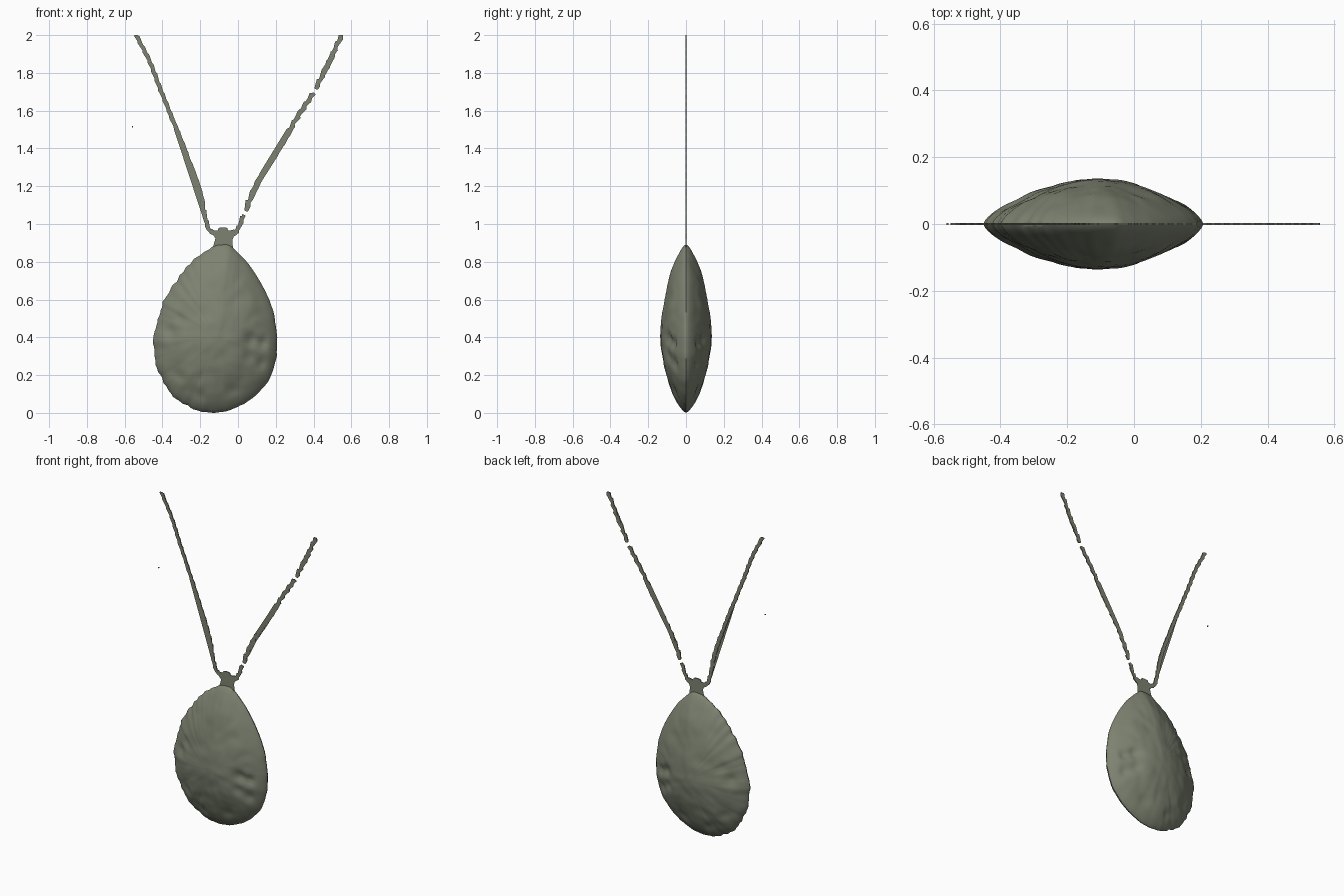
import bpy, bmesh, math
from mathutils import Vector, noise

if "Cube" in bpy.data.objects:
    bpy.data.objects.remove(bpy.data.objects["Cube"])

stone_mat = bpy.data.materials.new("grey_green")
stone_mat.diffuse_color = (0.205, 0.225, 0.165, 1)
stone_mat.use_nodes = True
stone_mat.node_tree.nodes["Principled BSDF"].inputs["Base Color"].default_value = stone_mat.diffuse_color
THIN = 0.003  # half thickness of the flat cord and knot


def spline(pts, steps, closed=False):
    """Catmull-Rom curve through 2D points."""
    n, out = len(pts), []
    get = lambda i: Vector(pts[i % n] if closed else pts[max(0, min(n - 1, i))])
    for i in range(n if closed else n - 1):
        a, b, c, d = (get(i + k) for k in (-1, 0, 1, 2))
        for s in range(steps):
            t = s / steps
            out.append(0.5 * (2 * b + (c - a) * t + (2 * a - 5 * b + 4 * c - d) * t * t
                              + (3 * b - a - 3 * c + d) * t ** 3))
    if not closed:
        out.append(get(n - 1))
    return out


def finish(name, bm, smooth=None):
    bmesh.ops.recalc_face_normals(bm, faces=bm.faces)
    me = bpy.data.meshes.new(name)
    bm.to_mesh(me)
    bm.free()
    me.materials.append(stone_mat)
    ob = bpy.data.objects.new(name, me)
    bpy.context.collection.objects.link(ob)
    if smooth:
        bpy.ops.object.select_all(action='DESELECT')
        ob.select_set(True)
        bpy.context.view_layer.objects.active = ob
        bpy.ops.object.shade_smooth_by_angle(angle=math.radians(smooth))
    return ob


def plate(name, outline):
    """Flat closed outline, given a thin thickness."""
    bm = bmesh.new()
    front = [bm.verts.new((p[0], -THIN, p[1])) for p in outline]
    back = [bm.verts.new((p[0], THIN, p[1])) for p in outline]
    n = len(outline)
    bm.faces.new(front)
    bm.faces.new(back[::-1])
    for i in range(n):
        bm.faces.new((front[i], front[(i + 1) % n], back[(i + 1) % n], back[i]))
    bmesh.ops.triangulate(bm, faces=[f for f in bm.faces if len(f.verts) > 4])
    return finish(name, bm)


# Pebble: teardrop outline, domed on both sides to a sharp rim
rim = [(-0.14, 0.003), (-0.06, 0.012), (0.03, 0.05), (0.105, 0.105), (0.165, 0.18),
       (0.2, 0.28), (0.206, 0.4), (0.195, 0.5), (0.165, 0.6), (0.115, 0.7), (0.055, 0.79),
       (0.0, 0.85), (-0.045, 0.89), (-0.115, 0.89), (-0.175, 0.855), (-0.245, 0.8),
       (-0.295, 0.74), (-0.345, 0.67), (-0.39, 0.6), (-0.41, 0.53), (-0.437, 0.45),
       (-0.445, 0.37), (-0.445, 0.29), (-0.415, 0.2), (-0.355, 0.105), (-0.28, 0.045),
       (-0.21, 0.012)]
dents = [(0.07, 0.39, 0.035, 0.022), (0.13, 0.37, 0.03, 0.02), (0.06, 0.30, 0.03, 0.014),
         (0.12, 0.26, 0.03, 0.014), (-0.36, 0.43, 0.04, 0.014), (-0.31, 0.5, 0.03, 0.01),
         (-0.33, 0.2, 0.04, 0.012), (-0.2, 0.09, 0.03, 0.01), (-0.02, 0.12, 0.04, 0.01)]
centre = Vector((-0.1, 0.4))
loop = spline(rim, 5, True)
for i, p in enumerate(loop):                      # chipped left and lower rim
    rough = 0.012 if p.x < -0.15 else 0.004
    k = noise.noise(Vector((p.x * 28, 0, p.y * 28))) * rough
    q = p + (p - centre).normalized() * k
    loop[i] = Vector((q.x, max(0.0, q.y)))
lowest = min(p.y for p in loop)
loop = [Vector((p.x, p.y - lowest)) for p in loop]


def dome(p, t):
    h = 0.135 * max(0.0, 1 - t ** 1.7) ** 0.7
    lump = 0.006 * noise.noise(Vector((p.x * 9, 3, p.y * 9)))
    lump += 0.003 * noise.noise(Vector((p.x * 22, 7, p.y * 22)))
    for x, z, r, d in dents:
        lump -= d * math.exp(-((p.x - x) ** 2 + (p.y - z) ** 2) / (r * r))
    return max(0.0, h + lump * min(1, (1 - t) * 5))


bm = bmesh.new()
RINGS, n = 24, len(loop)
rim_verts = [bm.verts.new((p.x, 0, p.y)) for p in loop]
for side in (-1, 1):
    prev = rim_verts
    for r in range(1, RINGS):
        t = 1 - (r / RINGS) ** 1.3
        ring = []
        for p in loop:
            q = centre + (p - centre) * t
            ring.append(bm.verts.new((q.x, side * dome(q, t), q.y)))
        for i in range(n):
            j = (i + 1) % n
            bm.faces.new((prev[i], prev[j], ring[j], ring[i]))
        prev = ring
    tip = bm.verts.new((centre.x, side * dome(centre, 0), centre.y))
    for i in range(n):
        bm.faces.new((prev[i], prev[(i + 1) % n], tip))
finish("pebble_pendant", bm, 50)

# Knot: flat neck that flares out to both cords
plate("cord_knot", spline([(-0.13, 0.87), (-0.03, 0.87), (-0.05, 0.905), (-0.045, 0.925),
                           (-0.015, 0.938), (0.0, 0.955), (-0.02, 0.97), (-0.05, 0.965),
                           (-0.06, 0.98), (-0.1, 0.98), (-0.11, 0.962), (-0.14, 0.965),
                           (-0.15, 0.95), (-0.125, 0.938), (-0.108, 0.92),
                           (-0.11, 0.9)], 4, True))


# Cords: flat twisted ribbons with a wavy edge
def cord(name, pts, width, wave):
    path = spline(pts, 16)
    left, right, run = [], [], 0
    for i, p in enumerate(path):
        a, b = path[max(0, i - 1)], path[min(len(path) - 1, i + 1)]
        d = (b - a).normalized()
        side = Vector((-d.y, d.x))
        run += (p - a).length
        saw = (run / 0.055) % 1.0                 # strand step of the twist
        end = 0.55 if i in (0, len(path) - 1) else 1
        for lst, s, ph in ((left, 1, saw), (right, -1, (saw + 0.5) % 1)):
            q = p + side * s * end * (width + wave * (ph - 0.5))
            lst.append((q.x, min(q.y, 2.0)))
    plate(name, left + right[::-1])


cord("left_cord", [(-0.125, 0.952), (-0.155, 0.975), (-0.177, 1.05), (-0.204, 1.18),
                   (-0.283, 1.395), (-0.4, 1.685), (-0.468, 1.86), (-0.542, 2.005)], 0.011, 0.006)
cord("right_cord_lower", [(-0.03, 0.952), (-0.005, 0.965), (0.015, 1.01), (0.03, 1.05)], 0.011, 0.008)
cord("right_cord_middle", [(0.04, 1.068), (0.06, 1.125), (0.114, 1.235), (0.22, 1.405),
                           (0.31, 1.56), (0.402, 1.695)], 0.012, 0.012)
cord("right_cord_upper", [(0.41, 1.715), (0.445, 1.785), (0.484, 1.86), (0.55, 2.005)], 0.012, 0.011)

# Loose fibre speck beside the left cord
plate("fibre_speck", [(-0.561, 1.512), (-0.555, 1.512), (-0.555, 1.518), (-0.561, 1.518)])
